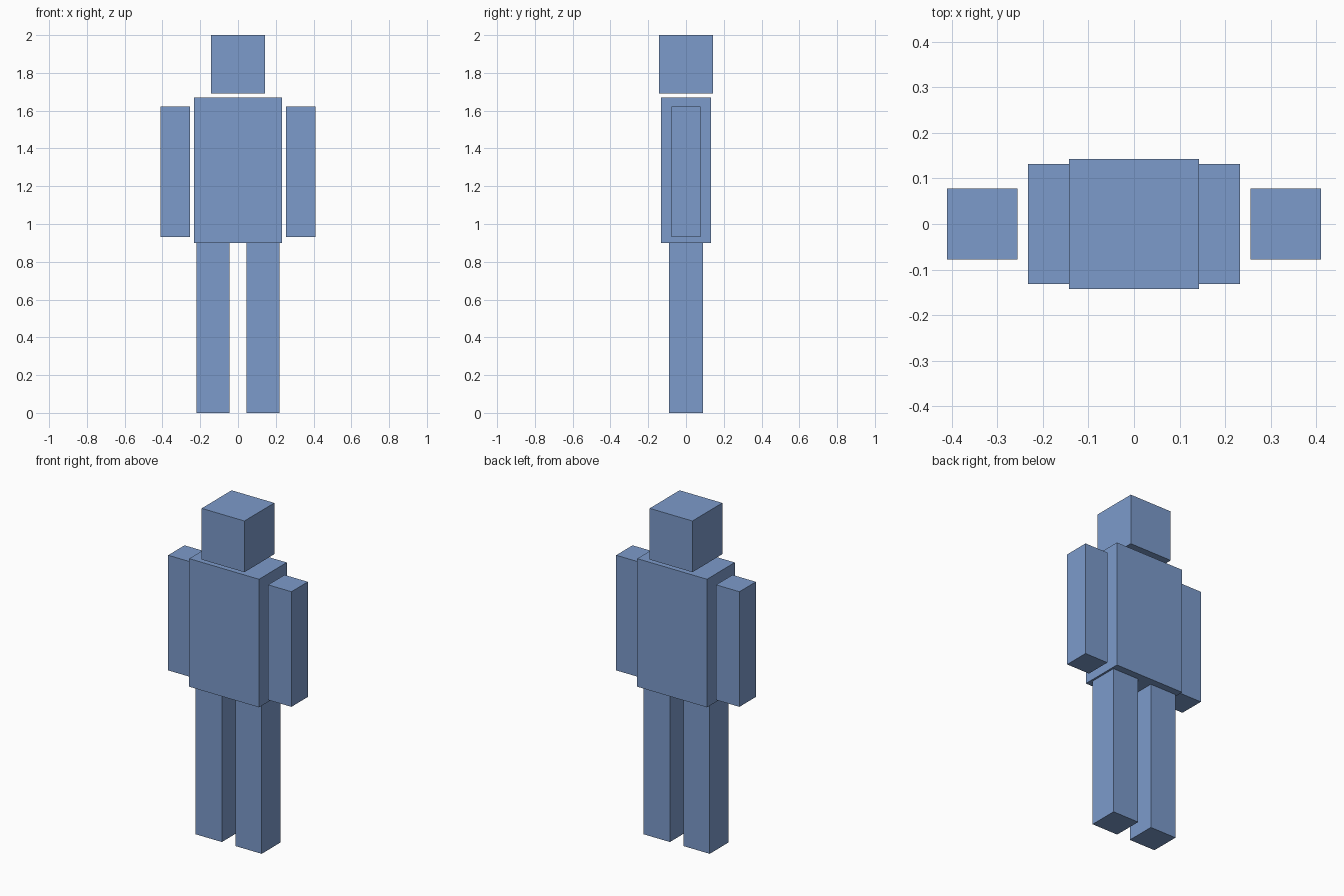
import bpy

default = bpy.data.objects.get("Cube")
if default:
    bpy.data.objects.remove(default, do_unlink=True)

# One flat blue for the whole figure
blue = bpy.data.materials.new("soft_blue")
blue.use_nodes = True
colour = (0.202, 0.328, 0.597, 1)
blue.diffuse_color = colour
blue.node_tree.nodes["Principled BSDF"].inputs["Base Color"].default_value = colour


def box(name, x_range, depth, z_range):
    """Flat-sided block, centred on y = 0."""
    (x0, x1), (z0, z1) = x_range, z_range
    bpy.ops.mesh.primitive_cube_add(size=1, location=((x0 + x1) / 2, 0, (z0 + z1) / 2))
    obj = bpy.context.object
    obj.name = obj.data.name = name
    obj.scale = (x1 - x0, depth, z1 - z0)
    bpy.ops.object.transform_apply(location=False, rotation=False, scale=True)
    obj.data.materials.append(blue)
    return obj


# Head and torso
box("head", (-0.142, 0.142), 0.284, (1.692, 2.0))
box("torso", (-0.232, 0.232), 0.264, (0.9, 1.67))

# Paired limbs
for side, s in (("left", 1), ("right", -1)):
    box(side + "_arm", sorted((s * 0.255, s * 0.41)), 0.156, (0.93, 1.622))
    box(side + "_leg", sorted((s * 0.045, s * 0.22)), 0.178, (0.0, 0.9))
